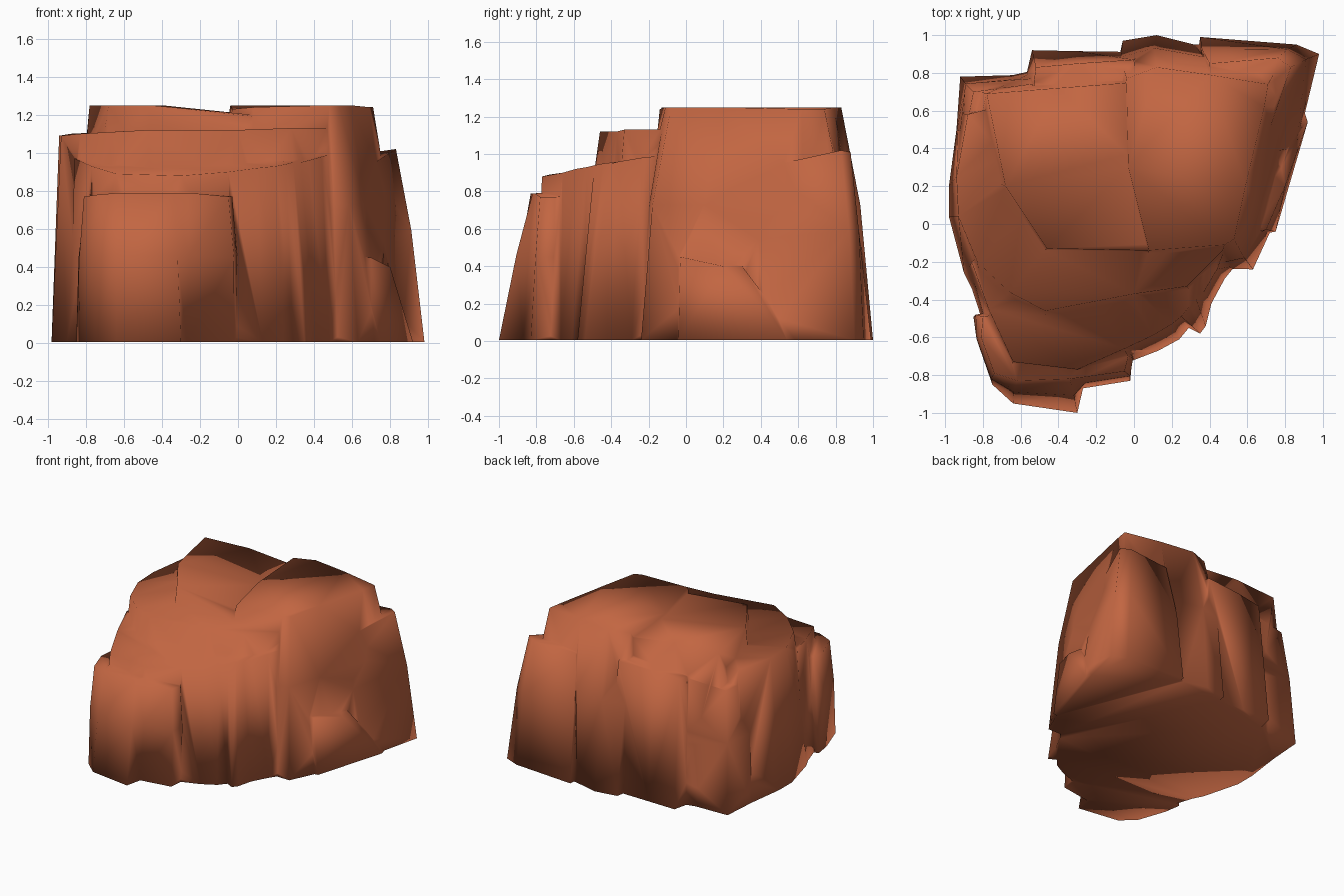
import bpy, bmesh

rock = bpy.data.materials.new("red sandstone")
rock.diffuse_color = (0.54, 0.132, 0.054, 1)
Z0 = 0.005
parts = []


def block(name, base, top, belly=0.0):
    """Loft a footprint (x, y) up to a rim (x, y, z); belly bows the walls outward."""
    n = len(base)
    cx = sum(p[0] for p in base) / n
    cy = sum(p[1] for p in base) / n
    bm = bmesh.new()
    rings = [[bm.verts.new((x, y, Z0)) for x, y in base]]
    if belly:
        mid = []
        for (bx, by), (tx, ty, tz) in zip(base, top):
            x = bx * 0.45 + tx * 0.55
            y = by * 0.45 + ty * 0.55
            mid.append(bm.verts.new((x + (x - cx) * belly, y + (y - cy) * belly,
                                     Z0 + (tz - Z0) * 0.58)))
        rings.append(mid)
    rings.append([bm.verts.new(p) for p in top])
    for a, b in zip(rings, rings[1:]):
        for i in range(n):
            j = (i + 1) % n
            bm.faces.new((a[i], a[j], b[j], b[i]))
    bm.faces.new(rings[0][::-1])
    bm.faces.new(rings[-1])
    bmesh.ops.triangulate(bm, faces=bm.faces[:])
    bmesh.ops.recalc_face_normals(bm, faces=bm.faces)
    me = bpy.data.meshes.new(name)
    bm.to_mesh(me)
    bm.free()
    me.materials.append(rock)
    ob = bpy.data.objects.new(name, me)
    bpy.context.collection.objects.link(ob)
    parts.append(ob)


# tall right-hand summit, reaching to the back
block("summit_right",
      [(-0.06, 0.97), (-0.2, 0.3), (0.1, -0.3), (0.52, -0.24), (0.63, -0.24),
       (0.74, 0.0), (0.88, 0.6), (0.8, 0.93), (0.32, 0.95), (0.12, 1.0)],
      [(-0.04, 0.77, 1.25), (-0.03, 0.3, 1.23), (0.08, -0.14, 1.24),
       (0.48, -0.11, 1.25), (0.53, -0.08, 1.25), (0.59, 0.2, 1.25),
       (0.69, 0.62, 1.24), (0.71, 0.74, 1.24), (0.4, 0.79, 1.25),
       (0.12, 0.83, 1.25)], 0.05)

# left-hand summit, sloping down to the middle
block("summit_left",
      [(-0.9, 0.73), (-0.88, 0.3), (-0.55, -0.2), (0.1, -0.2), (0.15, 0.4),
       (0.0, 0.85), (-0.5, 0.82)],
      [(-0.78, 0.69, 1.25), (-0.68, 0.2, 1.25), (-0.46, -0.13, 1.25),
       (0.08, -0.14, 1.2), (0.08, 0.4, 1.2), (0.0, 0.75, 1.2), (-0.4, 0.72, 1.25)])

# wide shoulder below the summits
block("shoulder",
      [(-0.93, 0.58), (-0.98, 0.2), (-0.98, 0.04), (-0.9, -0.26), (-0.78, -0.5),
       (-0.45, -0.62), (0.0, -0.55), (0.35, -0.42), (0.55, -0.2), (0.4, 0.5),
       (-0.5, 0.75)],
      [(-0.88, 0.58, 1.1), (-0.94, 0.25, 1.09), (-0.93, 0.04, 1.09),
       (-0.83, -0.2, 1.1), (-0.66, -0.36, 1.11), (-0.47, -0.46, 1.12),
       (0.0, -0.37, 1.12), (0.28, -0.33, 1.13), (0.47, -0.14, 1.13),
       (0.3, 0.5, 1.13), (-0.5, 0.68, 1.12)])

# lower front mass with vertical ribs
block("front_mass",
      [(-0.88, -0.25), (-0.82, -0.5), (-0.7, -0.8), (-0.3, -0.8), (-0.02, -0.73),
       (0.13, -0.67), (0.24, -0.61), (0.29, -0.55), (0.35, -0.58), (0.38, -0.54),
       (0.41, -0.42), (0.48, -0.29), (0.54, -0.22), (0.5, 0.0), (-0.5, 0.1)],
      [(-0.86, -0.2, 0.97), (-0.77, -0.45, 0.93), (-0.64, -0.73, 0.89),
       (-0.3, -0.77, 0.88), (-0.05, -0.66, 0.9), (0.1, -0.59, 0.92),
       (0.2, -0.53, 0.93), (0.25, -0.49, 0.94), (0.29, -0.44, 0.95),
       (0.33, -0.4, 0.95), (0.37, -0.36, 0.96), (0.44, -0.24, 0.98),
       (0.48, -0.15, 0.99), (0.44, 0.0, 1.0), (-0.5, 0.1, 1.0)])

# low block projecting at the front left
block("front_block",
      [(-0.85, -0.49), (-0.83, -0.62), (-0.75, -0.85), (-0.64, -0.95), (-0.3, -1.0),
       (-0.27, -0.87), (-0.02, -0.83), (-0.01, -0.72), (-0.2, -0.4)],
      [(-0.8, -0.49, 0.77), (-0.81, -0.6, 0.77), (-0.74, -0.79, 0.78),
       (-0.62, -0.83, 0.79), (-0.34, -0.82, 0.79), (-0.26, -0.81, 0.79),
       (-0.05, -0.78, 0.77), (-0.03, -0.7, 0.77), (-0.2, -0.4, 0.8)], 0.04)

# back right corner block
block("back_right_block",
      [(0.35, 0.99), (0.3, 0.6), (0.72, 0.3), (0.86, 0.4), (0.98, 0.9),
       (0.86, 0.95)],
      [(0.4, 0.85, 1.0), (0.4, 0.6, 1.0), (0.6, 0.35, 0.92), (0.69, 0.42, 0.93),
       (0.83, 0.83, 1.02), (0.76, 0.88, 1.01)], 0.06)

# wedge at the foot of the right side, sinking towards the back
block("right_wedge",
      [(0.5, 0.05), (0.7, -0.05), (0.75, -0.04), (0.92, 0.54), (0.9, 0.6),
       (0.6, 0.6)],
      [(0.5, 0.05, 0.47), (0.67, -0.04, 0.46), (0.7, -0.03, 0.45),
       (0.8, 0.2, 0.4), (0.78, 0.3, 0.4), (0.6, 0.4, 0.42)])

# back slab and back left corner
block("back_slab",
      [(-0.57, 0.79), (-0.5, 0.4), (0.1, 0.4), (0.05, 0.91), (-0.3, 0.915),
       (-0.54, 0.92)],
      [(-0.53, 0.75, 1.02), (-0.5, 0.4, 1.02), (0.05, 0.4, 1.05),
       (0.0, 0.87, 1.05), (-0.3, 0.85, 1.04), (-0.52, 0.83, 1.02)])
block("back_left_corner",
      [(-0.92, 0.78), (-0.94, 0.5), (-0.6, 0.2), (-0.3, 0.4), (-0.3, 0.76),
       (-0.57, 0.79)],
      [(-0.85, 0.7, 0.97), (-0.89, 0.5, 0.98), (-0.6, 0.2, 1.05),
       (-0.3, 0.4, 1.05), (-0.3, 0.73, 1.04), (-0.55, 0.74, 1.0)], 0.04)

# fuse all blocks into one skin so that the shading flows between them
body = parts[0]
for other in parts[1:]:
    m = body.modifiers.new("fuse", 'BOOLEAN')
    m.operation, m.solver, m.object = 'UNION', 'EXACT', other
deps = bpy.context.evaluated_depsgraph_get()
skin = bpy.data.meshes.new_from_object(body.evaluated_get(deps))
body.modifiers.clear()
body.data = skin
body.name = "rock"
for other in parts[1:]:
    bpy.data.objects.remove(other)

# clean up slivers and smooth everything
bm = bmesh.new()
bm.from_mesh(skin)
bmesh.ops.remove_doubles(bm, verts=bm.verts, dist=0.012)
bmesh.ops.dissolve_limit(bm, angle_limit=0.01, verts=bm.verts, edges=bm.edges)
bmesh.ops.triangulate(bm, faces=bm.faces[:])
bmesh.ops.recalc_face_normals(bm, faces=bm.faces)
for f in bm.faces:
    f.smooth = True
    f.material_index = 0
bm.to_mesh(skin)
bm.free()
